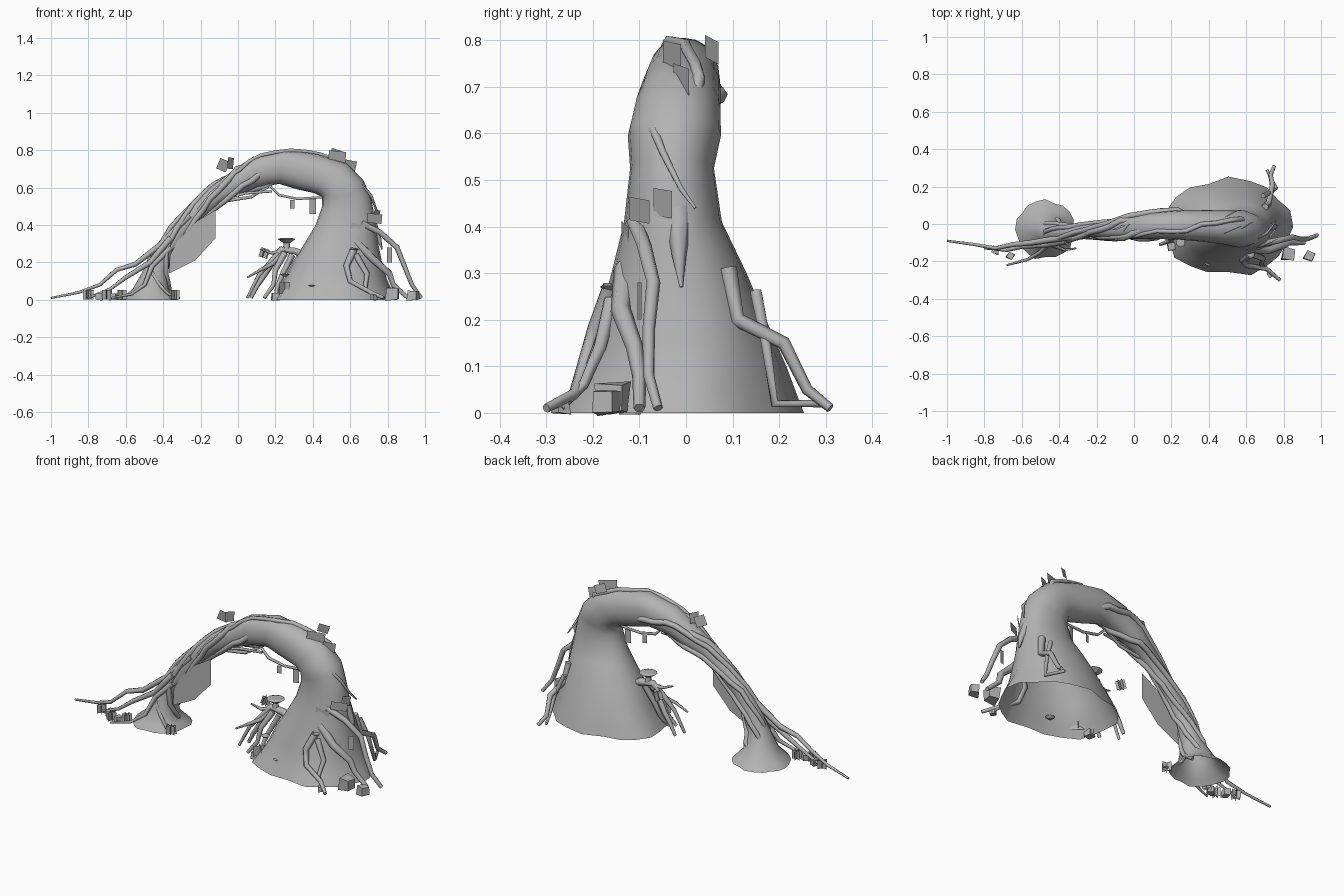
import bpy, bmesh, math, random
from math import sin, cos, pi
from mathutils import Vector, Matrix

random.seed(4)
cube = bpy.data.objects.get("Cube")
if cube:
    bpy.data.objects.remove(cube, do_unlink=True)

grey = bpy.data.materials.new("plain_grey")
grey.use_nodes = True
grey.diffuse_color = (.45, .45, .45, 1)
grey.node_tree.nodes["Principled BSDF"].inputs["Base Color"].default_value = (.45, .45, .45, 1)


def finish(name, bm, smooth=False):
    mesh = bpy.data.meshes.new(name)
    bm.to_mesh(mesh)
    bm.free()
    mesh.materials.append(grey)
    for face in mesh.polygons:
        face.use_smooth = smooth
    obj = bpy.data.objects.new(name, mesh)
    bpy.context.collection.objects.link(obj)
    return obj


# Arched trunk sections: inner x, z, outer x, z, middle y, half width in y
SECTIONS = [
    (.17, 0, .84, 0, -.015, .255), (.235, .1, .795, .1, -.005, .215),
    (.29, .2, .77, .2, -.008, .18), (.355, .3, .75, .3, -.015, .145),
    (.415, .4, .735, .42, -.028, .105), (.45, .5, .71, .55, -.03, .09),
    (.45, .55, .67, .64, -.025, .1), (.41, .57, .58, .73, -.018, .092),
    (.32, .59, .42, .78, -.01, .085), (.22, .62, .25, .805, -.005, .078),
    (.1, .6, .08, .765, -.01, .07), (0, .56, -.03, .69, -.015, .065),
    (-.1, .51, -.15, .6, -.03, .045), (-.2, .43, -.26, .49, -.035, .035),
    (-.28, .34, -.36, .39, -.045, .035), (-.35, .24, -.44, .28, -.05, .045),
    (-.38, .15, -.5, .17, -.05, .055), (-.37, .06, -.56, .06, -.04, .1),
    (-.32, 0, -.63, 0, -.03, .155)]
LAST = len(SECTIONS) - 1


def boxy(v):
    """Slightly squares off a round section."""
    return math.copysign(abs(v) ** .92, v)


def on_trunk(t, angle, grow=1.0):
    """Point on the trunk: t runs along the sections, angle goes around."""
    i = min(int(t), LAST - 1)
    f = t - i
    xi, zi, xo, zo, y, w = (p + (q - p) * f for p, q in zip(SECTIONS[i], SECTIONS[i + 1]))
    foot = max(0, 1 - t / 2, 1 - (LAST - t) / 2)
    r = grow * (1 + foot * (.04 * sin(5 * angle + 1) + .03 * sin(9 * angle)))
    c = boxy(cos(angle)) * r
    return Vector(((xi + xo) / 2 + (xo - xi) / 2 * c, y + w * r * boxy(sin(angle)),
                   (zi + zo) / 2 + (zo - zi) / 2 * c))


def trunk():
    bm = bmesh.new()
    sides, steps = 20, LAST * 2
    rings = [[bm.verts.new(on_trunk(s / 2, 2 * pi * k / sides)) for k in range(sides)]
             for s in range(steps + 1)]
    for a, b in zip(rings, rings[1:]):
        for k in range(sides):
            n = (k + 1) % sides
            bm.faces.new((a[k], a[n], b[n], b[k]))
    bmesh.ops.recalc_face_normals(bm, faces=bm.faces)
    finish("arched_trunk", bm, True)


def root(name, points, thick, tip=.3):
    """Tapering tube along a kinked path."""
    curve = bpy.data.curves.new(name, "CURVE")
    curve.dimensions = "3D"
    curve.bevel_depth = thick
    curve.bevel_resolution = 1
    curve.use_fill_caps = True
    line = curve.splines.new("POLY")
    line.points.add(len(points) - 1)
    for i, (point, p) in enumerate(zip(line.points, points)):
        point.co = (*p, 1)
        point.radius = 1 + (tip - 1) * i / (len(points) - 1)
    line.use_smooth = True
    curve.materials.append(grey)
    obj = bpy.data.objects.new(name, curve)
    bpy.context.collection.objects.link(obj)
    bpy.ops.object.select_all(action="DESELECT")
    obj.select_set(True)
    bpy.context.view_layer.objects.active = obj
    bpy.ops.object.convert(target="MESH")


def vine(name, start, end, angle, turn, thick):
    """Root twisting along the arch, emerging from the bark."""
    n = 14
    path = [on_trunk(start + (end - start) * i / n, angle + turn * i / n + random.uniform(-.15, .15),
                     .7 if i in (0, n) else 1.03) for i in range(n + 1)]
    root(name, path, thick, .7)


def leaf_card(name, place, width, height, spin=0.0, tilt=0.0, count=1):
    """Thin upright plates crossing at their middle."""
    bm = bmesh.new()
    for k in range(count):
        turn = (Matrix.Translation(place) @ Matrix.Rotation(tilt, 4, "Y")
                @ Matrix.Rotation(spin + pi * k / count, 4, "Z"))
        bm.faces.new([bm.verts.new(turn @ Vector((sx * width / 2, 0, sz * height / 2)))
                      for sx, sz in ((-1, -1), (1, -1), (1, 1), (-1, 1))])
    finish(name, bm)


def fungus(name, place, radius, height):
    """Cap flaring upward to a shallow dome."""
    bm = bmesh.new()
    place = Vector(place)
    bmesh.ops.create_cone(bm, segments=10, cap_ends=True, radius1=radius * .4, radius2=radius,
                          depth=height, matrix=Matrix.Translation(place))
    bmesh.ops.create_cone(bm, segments=10, cap_ends=True, radius1=radius, radius2=radius * .6,
                          depth=height / 3, matrix=Matrix.Translation(place + Vector((0, 0, height * .66))))
    finish(name, bm)


def stone(name, place, size):
    bm = bmesh.new()
    bmesh.ops.create_cube(bm, size=size * 1.5)
    turn = Matrix.Rotation(random.uniform(0, pi), 3, "Z")
    for v in bm.verts:
        v.co = turn @ v.co * random.uniform(.8, 1.15) + Vector(place)
    finish(name, bm)


trunk()

# Vines twisting down the arch
for i in range(5):
    vine(f"twisting_vine_{i + 1}", 8.5 + i * .6, 15.5 + i * .5, 2.2 + i * 1.25, -3.2 - .3 * i, .018)
vine("crown_vine", 6.5, 13, .5, -2, .014)

# Roots reaching out from the slender foot
root("long_left_root", [(-.26, -.06, .45), (-.42, -.08, .29), (-.55, -.1, .19), (-.65, -.11, .16),
                        (-.74, -.13, .08), (-.85, -.11, .04), (-1, -.09, .01)], .02)
root("middle_left_root", [(-.36, -.09, .33), (-.47, -.11, .2), (-.6, -.12, .12), (-.68, -.14, .06),
                          (-.8, -.13, .01)], .02)
root("front_left_root", [(-.36, -.09, .28), (-.46, -.11, .18), (-.5, -.15, .08), (-.57, -.19, .03),
                         (-.68, -.22, .01)], .018)
root("inner_left_root", [(-.42, -.08, .26), (-.47, -.1, .16), (-.42, -.12, .08), (-.37, -.14, .03),
                         (-.31, -.13, .01)], .016)

# Roots on the broad foot
root("high_right_root", [(.66, -.11, .41), (.76, -.09, .36), (.85, -.07, .28), (.89, -.08, .18),
                         (.93, -.08, .08), (.98, -.06, .01)], .018, .6)
root("thick_right_root", [(.63, -.13, .31), (.72, -.14, .22), (.81, -.11, .14), (.83, -.1, .08),
                          (.91, -.1, .01)], .025, .5)
root("front_right_root", [(.62, -.16, .27), (.58, -.195, .18), (.6, -.22, .1), (.71, -.24, .04),
                          (.78, -.3, .01)], .02, .5)
root("short_front_root", [(.63, -.16, .24), (.69, -.185, .14), (.68, -.22, .06), (.74, -.27, .01)], .018, .5)
root("back_right_root", [(.7, .09, .31), (.72, .11, .2), (.74, .21, .15), (.73, .26, .05),
                         (.75, .31, .01)], .02, .5)
root("back_low_root", [(.69, .15, .26), (.73, .17, .16), (.76, .19, .02), (.71, .29, .02)], .014, .6)
root("thin_high_vine", [(.66, -.07, .61), (.71, -.05, .56), (.74, -.01, .48), (.76, .02, .44)], .011)
root("hanging_spur", [(.68, -.02, .47), (.715, -.015, .41), (.75, -.015, .34), (.77, -.01, .27)], .04, .1)

# Small side branch carrying a fungus, with its own roots
root("side_branch", [(.38, -.02, .22), (.31, -.02, .26), (.23, -.02, .27), (.18, -.04, .21),
                     (.11, -.05, .13), (.05, -.06, .01)], .025)
root("side_root_upper", [(.24, -.02, .25), (.18, -.05, .19), (.12, -.08, .16), (.05, -.09, .12)], .016)
root("side_root_outer", [(.21, -.02, .24), (.14, 0, .13), (.1, 0, .07), (.07, 0, .01)], .018, .5)
root("side_root_middle", [(.25, -.03, .25), (.2, -.07, .16), (.19, -.09, .08), (.14, -.11, .01)], .018, .5)
root("side_root_inner", [(.29, -.03, .24), (.24, -.05, .14), (.21, -.06, .07), (.2, -.1, .01)], .018, .5)
root("side_twig", [(.23, -.02, .26), (.18, -.04, .25), (.12, -.05, .27)], .014)
root("fungus_stem", [(.26, -.02, .26), (.26, -.02, .31)], .02, .8)
fungus("side_fungus", (.26, -.02, .315), .05, .02)
for i, place in enumerate([(.4, -.2, .07), (.62, -.16, .265), (.25, -.1, .13)]):
    fungus(f"shelf_fungus_{i + 1}", place, .025, .012)

# Loose vines and tags beneath the arch
root("under_vine", [(-.06, -.03, .53), (.07, -.03, .55), (.17, -.03, .61), (.22, -.03, .56),
                    (.32, -.03, .54), (.47, -.03, .55)], .01, .7)
root("under_twig", [(-.18, -.04, .46), (-.08, -.05, .54), (.04, -.04, .57), (.18, -.03, .58)], .01, .7)
leaf_card("hanging_tag_small", (.29, -.03, .51), .025, .045, .3)
leaf_card("hanging_tag_large", (.4, -.03, .5), .035, .08, .3)

# Broad sheet hanging inside the slender leg
bm = bmesh.new()
bm.faces.new([bm.verts.new((x, -.08, z)) for x, z in
              ((-.37, .14), (-.23, .21), (-.12, .33), (-.12, .48), (-.22, .42), (-.36, .28))])
finish("hanging_sheet", bm)

# Leaf cards on the bark
for i, (x, y, z, w, h, spin, tilt) in enumerate([
        (-.08, -.02, .72, .06, .06, .4, .4), (-.04, -.02, .73, .05, .06, .9, .1),
        (.53, -.03, .765, .1, .06, .4, .1), (.6, -.01, .715, .07, .06, .5, .2),
        (.52, .055, .78, .06, .05, .5, .3), (.73, -.1, .435, .09, .05, .5, .1),
        (.74, -.05, .45, .05, .06, .9, .2), (.64, -.13, .38, .08, .05, .2, .2),
        (.81, -.1, .24, .03, .08, .3, 0)]):
    leaf_card(f"bark_leaf_{i + 1}", (x, y, z), w, h, spin, tilt)
leaf_card("branch_tuft", (.14, .06, .25), .05, .05, .3, .3, 3)

# Tufts and stones on the ground
for i, (x, y) in enumerate([(-.8, -.13), (-.7, -.18), (-.62, -.15), (-.34, -.14)]):
    leaf_card(f"ground_tuft_{i + 1}", (x, y, .027), .055, .05, .3 * i, 0, 3)
leaf_card("slope_tuft", (.25, -.15, .065), .08, .06, .8, 0, 2)
for i, (x, y, s) in enumerate([(.83, -.16, .045), (.94, -.17, .035), (.73, -.27, .02),
                               (-.74, -.14, .025), (-.66, -.17, .025), (.2, -.12, .025)]):
    stone(f"stone_{i + 1}", (x, y, s * .7), s)
